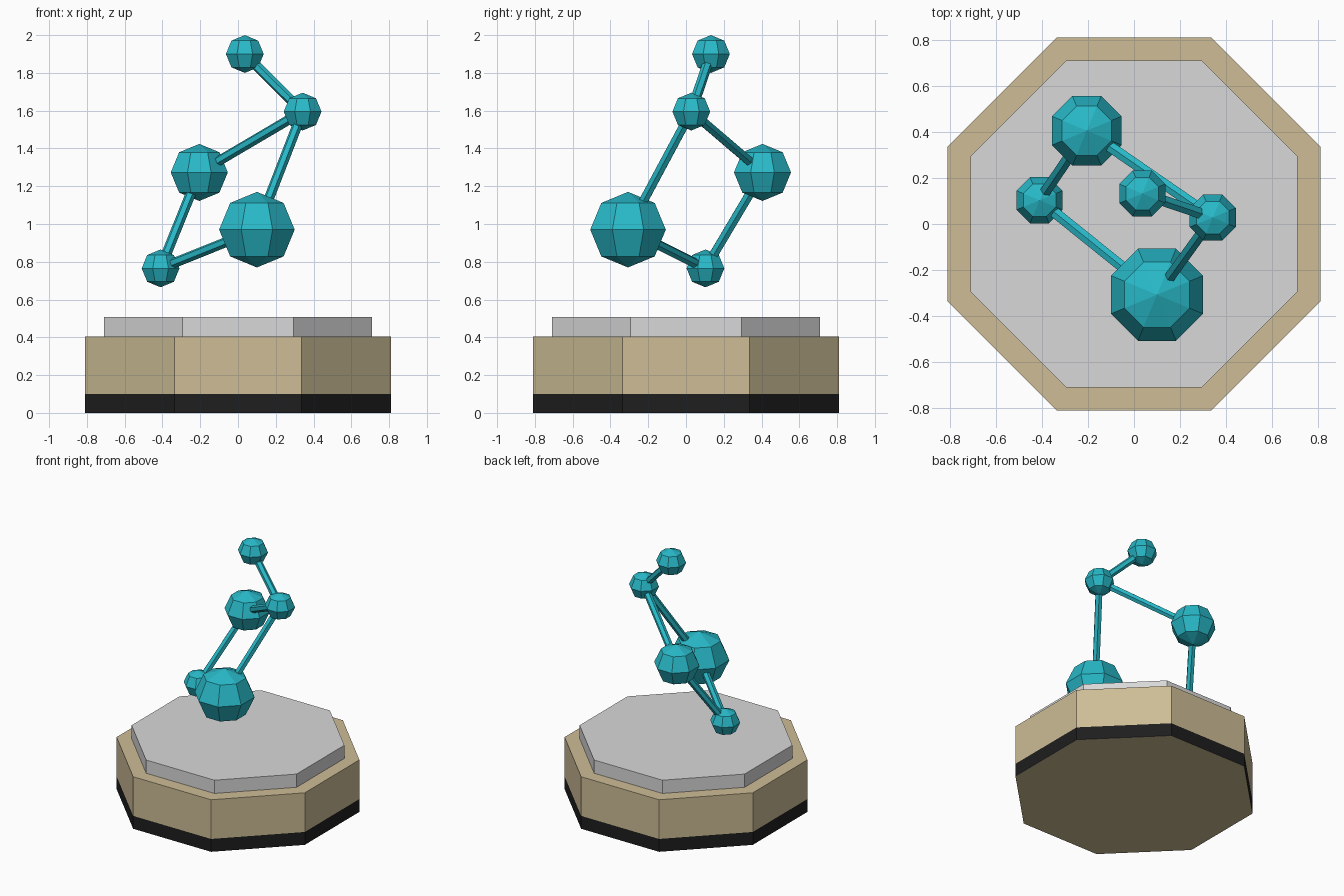
import bpy, bmesh, math
from mathutils import Vector, Matrix

if "Cube" in bpy.data.objects:
    bpy.data.objects.remove(bpy.data.objects["Cube"])


def material(name, rgb):
    m = bpy.data.materials.new(name)
    m.diffuse_color = (*rgb, 1.0)
    m.use_nodes = True
    m.node_tree.nodes["Principled BSDF"].inputs["Base Color"].default_value = m.diffuse_color
    return m


TEAL = material("teal", (0.021, 0.485, 0.578))
TAN = material("tan", (0.610, 0.507, 0.305))
GREY = material("light grey", (0.69, 0.69, 0.69))
BLACK = material("black", (0.013, 0.013, 0.013))
OCT = math.cos(math.pi / 8)      # apothem / corner radius of an octagon
TURN = Matrix.Rotation(math.pi / 8, 4, 'Z')


def finish(name, bm, mats):
    bmesh.ops.recalc_face_normals(bm, faces=bm.faces)
    me = bpy.data.meshes.new(name)
    bm.to_mesh(me)
    bm.free()
    for m in mats:
        me.materials.append(m)
    ob = bpy.data.objects.new(name, me)
    bpy.context.collection.objects.link(ob)
    return ob


def octagon_slab(name, apothem, z0, z1, mats):
    bm = bmesh.new()
    r = apothem / OCT
    bmesh.ops.create_cone(bm, cap_ends=True, segments=8, radius1=r, radius2=r,
                          depth=z1 - z0,
                          matrix=Matrix.Translation((0, 0, (z0 + z1) / 2)) @ TURN)
    return finish(name, bm, mats)


def ball(name, centre, size):
    # eight-sided ball with flat sides facing the axes
    bm = bmesh.new()
    bmesh.ops.create_uvsphere(bm, u_segments=8, v_segments=4, radius=1.0)
    bm.transform(Matrix.Translation(centre)
                 @ Matrix.Diagonal((size / OCT, size / OCT, size, 1)) @ TURN)
    return finish(name, bm, [TEAL])


def rod(name, a, b, radius=0.027):
    a, b = Vector(a), Vector(b)
    d = b - a
    bm = bmesh.new()
    bmesh.ops.create_cone(bm, cap_ends=True, segments=6, radius1=radius,
                          radius2=radius, depth=d.length)
    bm.transform(Matrix.Translation((a + b) / 2)
                 @ d.to_track_quat('Z', 'Y').to_matrix().to_4x4())
    return finish(name, bm, [TEAL])


# Base: tan block with a black band around the foot
base = octagon_slab("base_block", 0.81, 0.0, 0.405, [TAN, BLACK])
bm = bmesh.new()
bm.from_mesh(base.data)
bmesh.ops.bisect_plane(bm, geom=bm.verts[:] + bm.edges[:] + bm.faces[:],
                       plane_co=(0, 0, 0.1), plane_no=(0, 0, 1))
for f in bm.faces:
    if abs(f.normal.z) < 0.5 and f.calc_center_median().z < 0.1:
        f.material_index = 1
bm.to_mesh(base.data)
bm.free()

# Grey plate on the base
octagon_slab("top_plate", 0.71, 0.405, 0.508, [GREY])

# Balls: centre and size
balls = {
    "large": ((0.10, -0.307, 0.97), 0.20),
    "medium": ((-0.205, 0.405, 1.273), 0.151),
    "low": ((-0.41, 0.103, 0.765), 0.10),
    "high": ((0.342, 0.028, 1.595), 0.10),
    "top": ((0.036, 0.132, 1.90), 0.10),
}
for key, (c, s) in balls.items():
    ball(key + "_ball", c, s)

# Rods joining the balls
for a, b in (("top", "high"), ("high", "medium"), ("high", "large"),
             ("medium", "low"), ("low", "large")):
    rod(f"rod_{a}_to_{b}", balls[a][0], balls[b][0])
